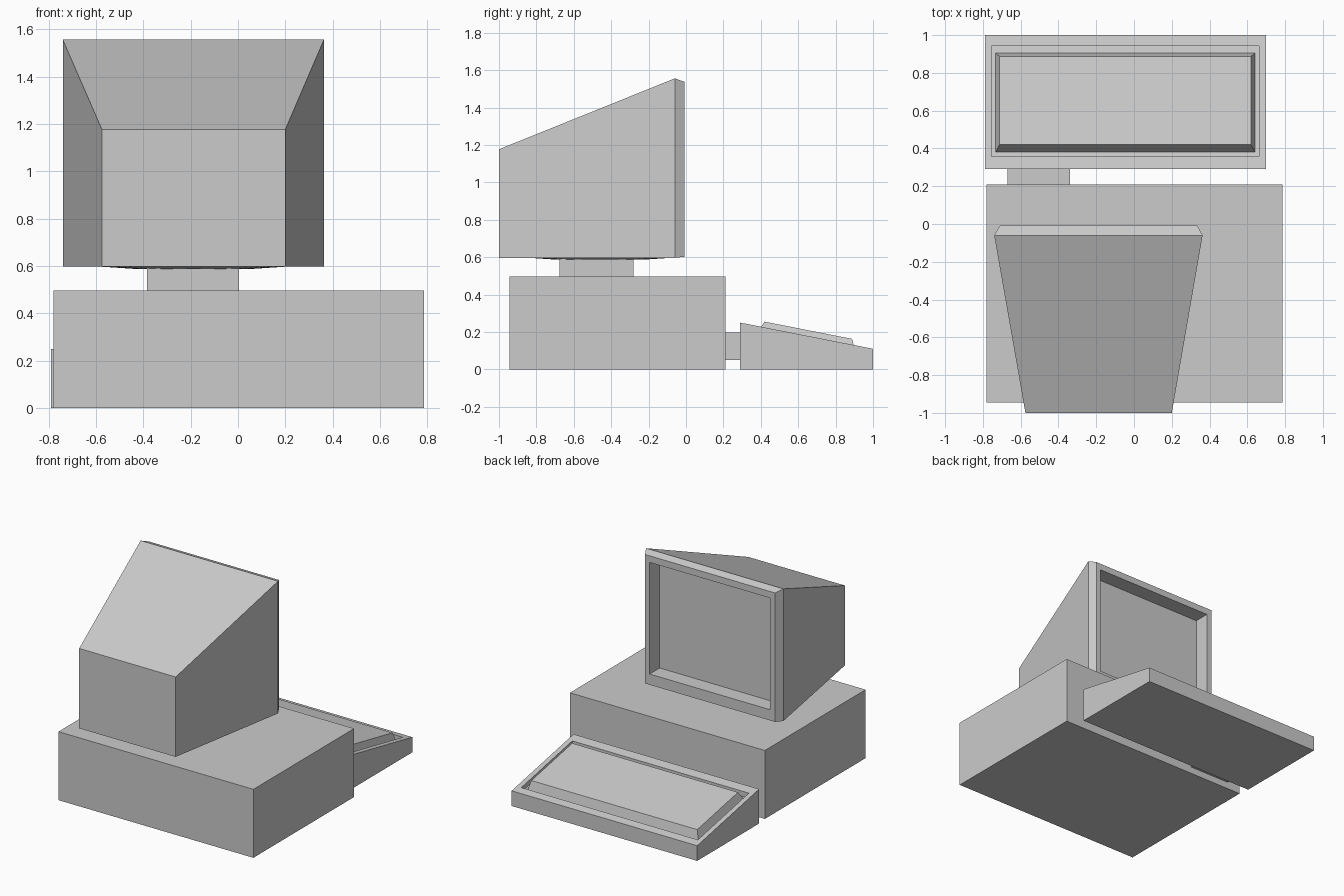
import bpy, bmesh

if "Cube" in bpy.data.objects:
    bpy.data.objects.remove(bpy.data.objects["Cube"])


def finish(name, bm):
    bmesh.ops.recalc_face_normals(bm, faces=bm.faces)
    mesh = bpy.data.meshes.new(name)
    bm.to_mesh(mesh)
    bm.free()
    obj = bpy.data.objects.new(name, mesh)
    bpy.context.collection.objects.link(obj)
    return obj


def loft(name, rings):
    """Skin a closed solid through a series of four-point rings."""
    bm = bmesh.new()
    loops = [[bm.verts.new(p) for p in ring] for ring in rings]
    for a, b in zip(loops, loops[1:]):
        for i in range(4):
            j = (i + 1) % 4
            bm.faces.new((a[i], a[j], b[j], b[i]))
    bm.faces.new(loops[0])
    bm.faces.new(loops[-1])
    return finish(name, bm)


def flat_ring(x0, x1, y0, y1, z):
    return [(x0, y0, z), (x1, y0, z), (x1, y1, z), (x0, y1, z)]


def upright_ring(x0, x1, z0, z1, y):
    return [(x0, y, z0), (x1, y, z0), (x1, y, z1), (x0, y, z1)]


def sloped_ring(x0, x1, y0, y1, lift=0.0):
    """Ring lying parallel to the sloping keyboard top."""
    def top(y):
        return 0.25 - (y - 0.29) * 0.197 + lift
    return [(x0, y0, top(y0)), (x1, y0, top(y0)), (x1, y1, top(y1)), (x0, y1, top(y1))]


def box(name, x0, x1, y0, y1, z0, z1):
    return loft(name, [flat_ring(x0, x1, y0, y1, z0), flat_ring(x0, x1, y0, y1, z1)])


# Computer case, monitor neck and keyboard connector
box("case", -0.78, 0.785, -0.945, 0.21, 0, 0.497)
box("monitor_neck", -0.385, 0.005, -0.675, -0.28, 0.497, 0.6)
box("keyboard_connector", -0.67, -0.34, 0.21, 0.29, 0.05, 0.197)

# Shallow swivel plate under the monitor
bm = bmesh.new()
bmesh.ops.create_cone(bm, cap_ends=True, segments=24, radius1=0.25, radius2=0.40, depth=0.01)
bmesh.ops.translate(bm, verts=bm.verts, vec=(-0.188, -0.46, 0.593))
finish("swivel_plate", bm)

# Monitor: tapered housing, chamfered bezel and recessed screen
loft("monitor", [
    upright_ring(-0.575, 0.20, 0.597, 1.177, -1.0),
    upright_ring(-0.74, 0.363, 0.597, 1.556, -0.06),
    upright_ring(-0.71, 0.335, 0.602, 1.538, -0.008),
    upright_ring(-0.667, 0.297, 0.68, 1.49, -0.008),
    upright_ring(-0.667, 0.297, 0.68, 1.49, -0.123),
])

# Keyboard: wedge with a sunken well and a raised, bevelled key block
loft("keyboard", [
    flat_ring(-0.79, 0.70, 0.29, 1.0, 0),
    sloped_ring(-0.79, 0.70, 0.29, 1.0),
    sloped_ring(-0.755, 0.663, 0.357, 0.942),
    sloped_ring(-0.755, 0.663, 0.357, 0.942, -0.036),
    sloped_ring(-0.733, 0.64, 0.38, 0.905, -0.036),
    sloped_ring(-0.712, 0.62, 0.42, 0.888, 0.031),
])
